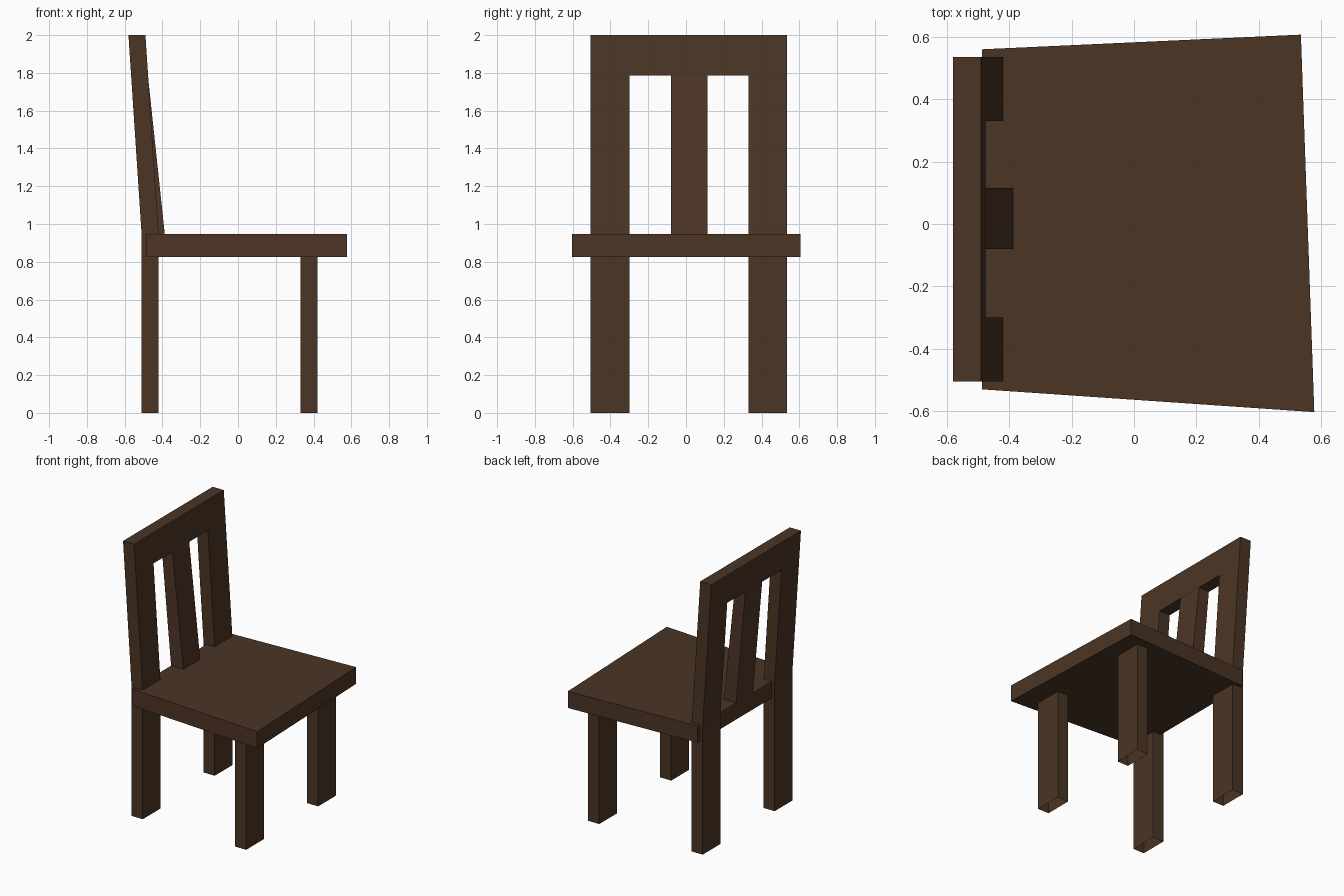
import bpy, bmesh
from mathutils import Vector

if "Cube" in bpy.data.objects:
    bpy.data.objects.remove(bpy.data.objects["Cube"])


def material(name, rgb):
    m = bpy.data.materials.new(name)
    m.diffuse_color = (*rgb, 1)
    m.use_nodes = True
    m.node_tree.nodes["Principled BSDF"].inputs["Base Color"].default_value = m.diffuse_color
    return m


WOOD = material("dark brown wood", (0.070, 0.036, 0.018))
RED_WOOD = material("reddish brown wood", (0.078, 0.035, 0.020))


def prism(points, direction):
    """Closed prism from an outline swept along a direction."""
    bm = bmesh.new()
    face = bm.faces.new([bm.verts.new(p) for p in points])
    swept = bmesh.ops.extrude_face_region(bm, geom=[face], use_keep_orig=True)
    verts = [v for v in swept["geom"] if isinstance(v, bmesh.types.BMVert)]
    bmesh.ops.translate(bm, verts=verts, vec=Vector(direction))
    bmesh.ops.recalc_face_normals(bm, faces=bm.faces[:])
    return bm


def open_feet(bm):
    """The feet are open underneath."""
    feet = [f for f in bm.faces if all(v.co.z < 0.001 for v in f.verts)]
    bmesh.ops.delete(bm, geom=feet, context="FACES")


def finish(bm, name, mats):
    me = bpy.data.meshes.new(name)
    bm.to_mesh(me)
    bm.free()
    for m in mats:
        me.materials.append(m)
    ob = bpy.data.objects.new(name, me)
    bpy.context.collection.objects.link(ob)
    return ob


LEG_Y = ((-0.505, -0.30), (0.33, 0.535))
SEAT_LOW, SEAT_TOP = 0.825, 0.947

# Seat: a slightly skewed slab, redder on its front side
seat = prism([(-0.487, -0.53, SEAT_LOW), (0.578, -0.603, SEAT_LOW),
              (0.535, 0.607, SEAT_LOW), (-0.487, 0.56, SEAT_LOW)],
             (0, 0, SEAT_TOP - SEAT_LOW))
seat.normal_update()
for f in seat.faces:
    f.material_index = 1 if f.normal.y < -0.9 else 0
finish(seat, "seat", [WOOD, RED_WOOD])

# Front legs
for side, (y0, y1) in zip(("right", "left"), LEG_Y):
    leg = prism([(0.33, y0, 0), (0.42, y0, 0), (0.42, y1, 0), (0.33, y1, 0)],
                (0, 0, SEAT_LOW + 0.003))
    open_feet(leg)
    finish(leg, "front_leg_" + side, [WOOD])

# Back legs, posts and top rail as one arch, leaning back above the seat
(a, b), (c, d) = LEG_Y
RAIL_Z, BEND_Z, LEAN = 1.785, 0.94, 0.07
outline = [(a, 0), (b, 0), (b, RAIL_Z), (c, RAIL_Z), (c, 0), (d, 0), (d, 2), (a, 2)]
back = prism([(-0.51, y, z) for y, z in outline], (0.09, 0, 0))
bmesh.ops.bisect_plane(back, geom=back.verts[:] + back.edges[:] + back.faces[:],
                       plane_co=(0, 0, BEND_Z), plane_no=(0, 0, 1))
for v in back.verts:
    v.co.x -= LEAN * max(0, v.co.z - BEND_Z) / (2 - BEND_Z)
open_feet(back)
finish(back, "back_frame", [WOOD])

# Centre slat, leaning a little more than the posts
slat = prism([(-0.487, -0.08, 0.94), (-0.387, -0.08, 0.94),
              (-0.477, -0.08, 1.787), (-0.563, -0.08, 1.787)], (0, 0.195, 0))
finish(slat, "back_slat", [RED_WOOD])
